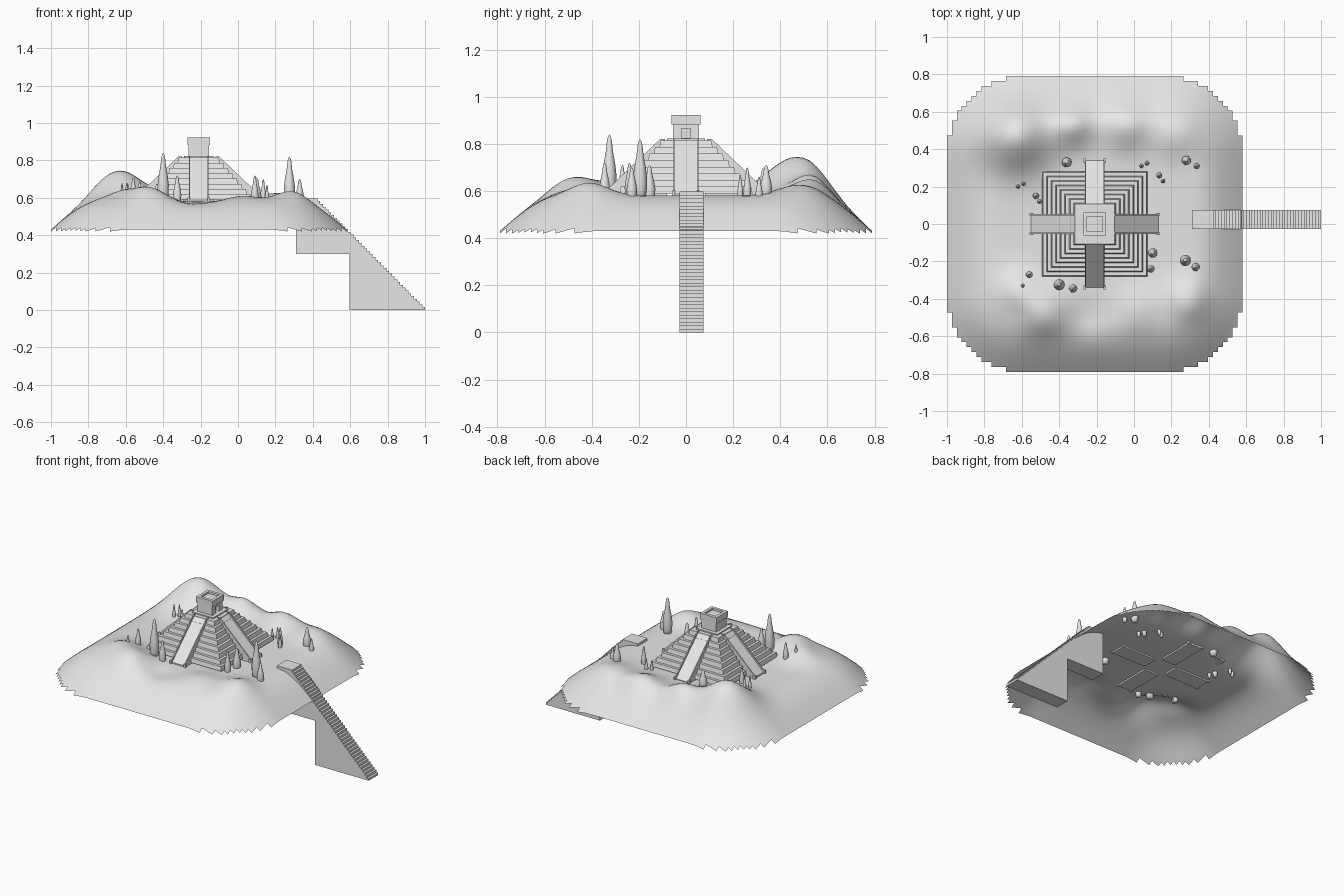
import bpy, bmesh, math
from mathutils import Matrix

cube = bpy.data.objects.get("Cube")
if cube:
    bpy.data.objects.remove(cube, do_unlink=True)

stone = bpy.data.materials.new("light grey")
stone.use_nodes = True
grey = (0.8, 0.8, 0.8, 1)
stone.diffuse_color = grey
bsdf = next(n for n in stone.node_tree.nodes if n.type == "BSDF_PRINCIPLED")
bsdf.inputs["Base Color"].default_value = grey

CX = -0.21      # pyramid and hill centre
GROUND = 0.58   # plateau height
BASE = 0.59     # underside of the lowest tier
TOP = 0.815     # top of the stepped body


def finish(name, bm, smooth=False, matrix=None):
    """Turn a bmesh into a named object with the shared material."""
    if matrix:
        bm.transform(matrix)
    mesh = bpy.data.meshes.new(name)
    bm.to_mesh(mesh)
    bm.free()
    mesh.materials.append(stone)
    for poly in mesh.polygons:
        poly.use_smooth = smooth
    obj = bpy.data.objects.new(name, mesh)
    bpy.context.collection.objects.link(obj)
    return obj


def prism(name, profile, y0, y1, matrix=None):
    """Extrude an x-z profile from y0 to y1."""
    bm = bmesh.new()
    face = bm.faces.new([bm.verts.new((x, y0, z)) for x, z in profile])
    new = bmesh.ops.extrude_face_region(bm, geom=[face])["geom"]
    verts = [v for v in new if isinstance(v, bmesh.types.BMVert)]
    bmesh.ops.translate(bm, verts=verts, vec=(0, y1 - y0, 0))
    bmesh.ops.recalc_face_normals(bm, faces=bm.faces)
    return finish(name, bm, matrix=matrix)


def square_block(bm, half_low, half_top, z0, z1):
    """Add a square frustum around the pyramid axis and return its top face."""
    corners = [(-1, -1), (1, -1), (1, 1), (-1, 1)]
    low = [bm.verts.new((CX + half_low * a, half_low * b, z0)) for a, b in corners]
    top = [bm.verts.new((CX + half_top * a, half_top * b, z1)) for a, b in corners]
    bm.faces.new(low[::-1])
    for i in range(4):
        j = (i + 1) % 4
        bm.faces.new((low[i], low[j], top[j], top[i]))
    return bm.faces.new(top)


# Hill: rounded-square height field with a ring of mounds around a plateau
SIZE, CORNER, CELLS, EDGE = 0.79, 0.42, 60, 0.43
MOUNDS = [  # x, y, spread, height
    (-0.63, 0.47, 0.125, 0.165), (-0.33, 0.53, 0.08, 0.08),
    (-0.04, 0.53, 0.09, 0.07), (0.22, 0.48, 0.09, 0.045),
    (-0.62, -0.36, 0.08, 0.05), (-0.48, -0.47, 0.09, 0.075),
    (0.03, -0.45, 0.08, 0.03), (0.28, -0.41, 0.08, 0.055),
    (-0.25, -0.5, 0.07, -0.015),
]


def edge_distance(x, y):
    qx = abs(x - CX) - SIZE + CORNER
    qy = abs(y) - SIZE + CORNER
    outside = math.hypot(max(qx, 0), max(qy, 0))
    return CORNER - outside - min(max(qx, qy), 0)


def ground_height(x, y):
    rise = math.sin(math.pi / 2 * min(edge_distance(x, y) / 0.27, 1))
    z = EDGE + (GROUND - EDGE) * rise
    for mx, my, spread, height in MOUNDS:
        falloff = ((x - mx) ** 2 + (y - my) ** 2) / (2 * spread ** 2)
        z += height * math.exp(-falloff) * max(rise, 0)
    return max(z, 0.42)


bm = bmesh.new()
bmesh.ops.create_grid(bm, x_segments=CELLS, y_segments=CELLS, size=SIZE,
                      matrix=Matrix.Translation((CX, 0, 0)))
outer = [f for f in bm.faces if edge_distance(*f.calc_center_median().xy) < 0]
bmesh.ops.delete(bm, geom=outer, context="FACES")
for v in bm.verts:
    v.co.z = ground_height(v.co.x, v.co.y)
finish("hill", bm, smooth=True)

# Pyramid: battered tiers
TIERS = 8
bm = bmesh.new()
tier_height = (TOP - BASE) / TIERS
for i in range(TIERS):
    half = 0.282 - i * 0.0242
    z = BASE + i * tier_height
    square_block(bm, half, half - 0.006, z, z + tier_height)
finish("pyramid_tiers", bm)

# Four ramped stairways with raised side walls and foot blocks
LOW = GROUND - 0.01
ramp = [(0.08, LOW), (0.34, LOW), (0.34, GROUND + 0.008), (0.1, TOP), (0.08, TOP)]
wall = [(0.09, LOW), (0.345, LOW), (0.345, GROUND + 0.016), (0.11, TOP + 0.005), (0.09, TOP + 0.005)]
foot = [(0.33, LOW), (0.35, LOW), (0.35, 0.603), (0.33, 0.603)]
for i, side in enumerate(("east", "back", "west", "front")):
    turn = Matrix.Translation((CX, 0, 0)) @ Matrix.Rotation(i * math.pi / 2, 4, "Z")
    prism(side + "_ramp", ramp, -0.048, 0.048, turn)
    for s, label in ((-1, "a"), (1, "b")):
        prism(f"{side}_ramp_wall_{label}", wall, s * 0.046, s * 0.053, turn)
        prism(f"{side}_ramp_foot_{label}", foot, s * 0.046, s * 0.06, turn)

# Temple: plinth, body, overhanging roof band and sunken roof centre
bm = bmesh.new()
square_block(bm, 0.08, 0.08, TOP - 0.01, TOP + 0.008)
square_block(bm, 0.056, 0.054, TOP, 0.885)
roof = square_block(bm, 0.061, 0.061, 0.882, 0.923)
bm.normal_update()
bmesh.ops.inset_individual(bm, faces=[roof], thickness=0.028)
bmesh.ops.inset_individual(bm, faces=[roof], thickness=0.001, depth=-0.012)
temple = finish("temple", bm)

# Temple doorway cut into the east side
door = [(CX + 0.03, TOP + 0.009), (CX + 0.079, TOP + 0.009),
        (CX + 0.079, 0.865), (CX + 0.03, 0.865)]
cutter = prism("door_cutter", door, -0.02, 0.02)
cutter.hide_render = True
cutter.hide_viewport = True
cut = temple.modifiers.new("doorway", "BOOLEAN")
cut.operation = "DIFFERENCE"
cut.solver = "EXACT"
cut.use_self = True
cut.object = cutter

# Long outer stairway: landing, stepped slope and supporting block
STEPS, STAIR_TOP, LANDING = 40, 0.597, 0.41
rise, run = STAIR_TOP / STEPS, (1 - LANDING) / STEPS
profile = [(0.31, 0.3), (0.595, 0.3), (0.595, 0), (1, 0)]
for i in range(STEPS):
    x = 1 - i * run
    profile += [(x, (i + 1) * rise), (x - run, (i + 1) * rise)]
profile.append((0.31, STAIR_TOP))
prism("outer_stairway", profile, -0.027, 0.075)

# Slender rounded trees, slightly sunk in the ground
TREES = [  # x, y, radius, tip height
    (-0.4, -0.325, 0.03, 0.84), (-0.325, -0.345, 0.022, 0.72),
    (-0.56, -0.27, 0.018, 0.71), (-0.595, -0.33, 0.01, 0.68),
    (0.275, -0.195, 0.03, 0.82), (0.33, -0.23, 0.022, 0.7),
    (0.1, -0.155, 0.025, 0.71), (0.09, -0.24, 0.02, 0.72),
    (-0.36, 0.33, 0.026, 0.7), (0.28, 0.34, 0.025, 0.71),
    (0.335, 0.31, 0.015, 0.66), (0.04, 0.31, 0.011, 0.65),
    (0.07, 0.325, 0.012, 0.66), (0.135, 0.26, 0.016, 0.7),
    (0.155, 0.23, 0.012, 0.67), (-0.62, 0.2, 0.011, 0.68),
    (-0.59, 0.215, 0.011, 0.68), (-0.525, 0.15, 0.017, 0.69),
    (-0.505, 0.12, 0.012, 0.66),
]
OUTLINE = [(0, 0), (0.7, 0), (0.95, 0.2), (1, 0.38), (0.8, 0.56),
           (0.5, 0.74), (0.35, 0.9), (0.2, 0.97), (0, 1)]
for n, (x, y, radius, tip) in enumerate(TREES, 1):
    base = ground_height(x, y) - 0.03
    bm = bmesh.new()
    points = [bm.verts.new((x + r * radius, y, base + h * (tip - base))) for r, h in OUTLINE]
    edges = [bm.edges.new(pair) for pair in zip(points, points[1:])]
    bmesh.ops.spin(bm, geom=points + edges, cent=(x, y, 0), axis=(0, 0, 1),
                   angle=2 * math.pi, steps=12)
    bmesh.ops.remove_doubles(bm, verts=bm.verts, dist=0.0001)
    bmesh.ops.recalc_face_normals(bm, faces=bm.faces)
    finish(f"tree_{n}", bm, smooth=True)
